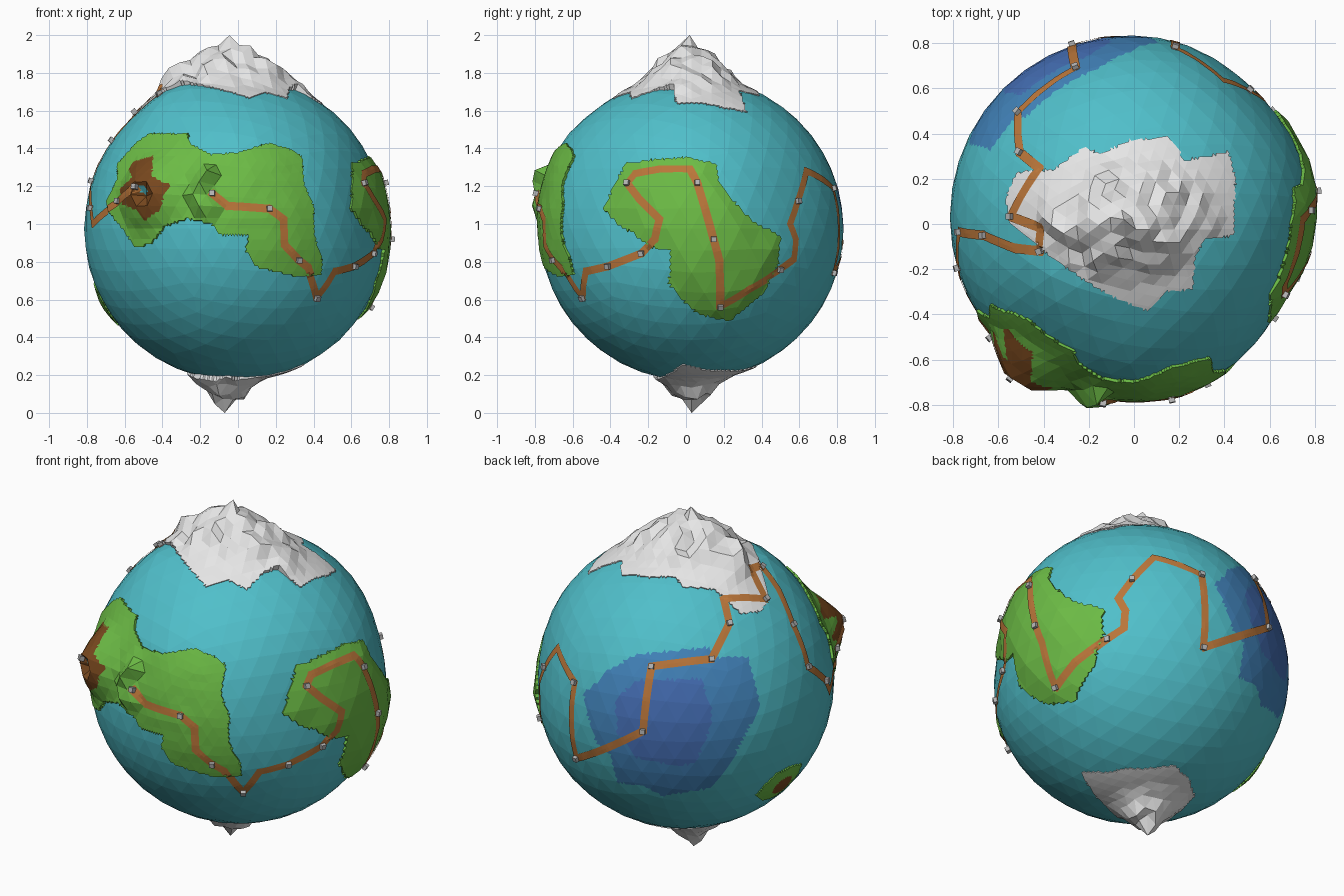
import bpy, bmesh
from math import radians, sin, cos, sqrt, hypot, ceil, tau, exp
from mathutils import Vector, Matrix, noise
from mathutils.bvhtree import BVHTree

if "Cube" in bpy.data.objects:
    bpy.data.objects.remove(bpy.data.objects["Cube"])

R = 0.805                              # sea level radius
CENTRE = Vector((-0.01, 0.03, 0.975))
# directions to look from: azimuth, elevation, sphere centre in that view
FRONT, RIGHT = (-90, 0, -.01, .975), (0, 0, .03, .975)
TOP, UNDER = (-90, 90, -.01, .03), (-90, -90, 0, 0)
BACK, LOW_LEFT = (125, 25, 0, 0), (173, -30, 0, 0)


def material(name, rgb):
    m = bpy.data.materials.new(name)
    m.diffuse_color = (*rgb, 1)
    m.use_nodes = True
    m.node_tree.nodes["Principled BSDF"].inputs["Base Color"].default_value = m.diffuse_color
    return m


OCEAN = material("ocean teal", (.08, .52, .59))
MID = material("deep water blue", (.055, .23, .50))
DEEP = material("deepest water blue", (.06, .16, .47))
GRASS = material("land green", (.15, .50, .06))
ROCK = material("volcano brown", (.19, .065, .013))
SNOW = material("snow white", (.79, .79, .79))
ROUTE = material("route orange", (.49, .18, .042))
STONE = material("marker grey", (.47, .47, .47))


def basis(view):
    a, e = radians(view[0]), radians(view[1])
    return (Vector((-sin(a), cos(a), 0)),
            Vector((-cos(a) * sin(e), -sin(a) * sin(e), cos(e))),
            Vector((cos(a) * cos(e), sin(a) * cos(e), sin(e))))


def on_sphere(view, u, v, rad=R):
    """Direction of a point seen in a view, lying at radius rad."""
    r, up, f = basis(view)
    a, b = u - view[2], v - view[3]
    return (r * a + up * b + f * sqrt(max(0, rad * rad - a * a - b * b))).normalized()


def seen(view, p):
    r, up, f = basis(view)
    return p.dot(r) + view[2], p.dot(up) + view[3], p.dot(f)


def inside(view, poly, p):
    """Is p within an outline drawn in a view?"""
    x, y, depth = seen(view, p)
    if depth <= 0:
        return False
    hit = False
    for (x1, y1), (x2, y2) in zip(poly, poly[1:] + poly[:1]):
        if (y1 > y) != (y2 > y) and x < x1 + (y - y1) * (x2 - x1) / (y2 - y1):
            hit = not hit
    return hit


def seg_dist(p, a, b):
    t = min(1, max(0, (p - a).dot(b - a) / (b - a).length_squared))
    return (p - a.lerp(b, t)).length


def inland(view, poly, p):
    """Distance from the shore, zero outside."""
    if not inside(view, poly, p):
        return 0
    q = Vector(seen(view, p)[:2])
    return min(seg_dist(q, Vector(a), Vector(b)) for a, b in zip(poly, poly[1:] + poly[:1]))


# gentle swells and dips of the whole globe: direction, amount, width
SWELLS = [((.87, -.46, .14), -.045, .42), ((.70, .70, .17), -.03, .38),
          ((-.37, -.31, .88), .04, .28), ((0, -.85, .53), .02, .28)]


def swell(p):
    d = p.normalized()
    return sum(h * exp(-((d - Vector(c).normalized()).length / w) ** 2) for c, h, w in SWELLS)


def finish(name, bm, mats):
    me = bpy.data.meshes.new(name)
    bm.to_mesh(me)
    bm.free()
    for m in mats:
        me.materials.append(m)
    ob = bpy.data.objects.new(name, me)
    ob.location = CENTRE
    bpy.context.collection.objects.link(ob)


surfaces = []


def shell(name, mats, level, cuts, height, keep=None, colour=None, peak=None):
    """Faceted sphere raised by height(p), trimmed to keep(p), with a skirt."""
    bm = bmesh.new()
    bmesh.ops.create_icosphere(bm, subdivisions=level, radius=R)
    for v in bm.verts:
        v.co *= 1 + (height(v.co.copy()) + swell(v.co)) / R
    if peak:
        tip = Vector(peak) - CENTRE
        min(bm.verts, key=lambda v: (v.co.normalized() - tip.normalized()).length).co = tip
    if keep:
        far = [f for f in bm.faces if not any(keep(q) for q in
               [f.calc_center_median()] + [v.co for v in f.verts])]
        bmesh.ops.delete(bm, geom=far, context='FACES')
    bmesh.ops.subdivide_edges(bm, edges=bm.edges[:], cuts=cuts, use_grid_fill=True)
    if keep:
        out = [f for f in bm.faces if not keep(f.calc_center_median())]
        bmesh.ops.delete(bm, geom=out, context='FACES')
    if colour:
        for f in bm.faces:
            f.material_index = colour(f.calc_center_median())
    if keep:
        rim = [e for e in bm.edges if e.is_boundary]
        new = bmesh.ops.extrude_edge_only(bm, edges=rim)['geom']
        for v in new:
            if isinstance(v, bmesh.types.BMVert):
                v.co = v.co.normalized() * (R - .008 + swell(v.co))
    surfaces.append(BVHTree.FromBMesh(bm))
    finish(name, bm, mats)


def rough(p, freq, amount):
    return noise.noise(p * freq) * amount


# ocean with a two-step deep basin at the back left
basin = [(-.54, -.08), (-.48, -.03), (-.415, .04), (-.255, .13), (.14, .17), (.16, .11),
         (.34, .12), (.41, -.15), (.33, -.29), (.25, -.45), (.14, -.585), (-.11, -.63),
         (-.23, -.57), (-.36, -.56), (-.39, -.41), (-.47, -.35), (-.52, -.19)]
trench = [(-.37, -.11), (-.255, -.01), (.09, 0), (.15, -.19), (.13, -.29), (.06, -.45),
          (-.04, -.47), (-.255, -.425), (-.36, -.29)]
shell("ocean", [OCEAN, MID, DEEP], 4, 4, lambda p: 0,
      colour=lambda p: inside(BACK, basin, p) + inside(BACK, trench, p))

# front continent with volcano and a crescent crag
front_land = [(-.54, 1.43), (-.47, 1.48), (-.27, 1.48), (-.25, 1.42), (-.14, 1.37), (.01, 1.38),
              (.16, 1.43), (.27, 1.40), (.34, 1.36), (.35, 1.21), (.40, 1.10), (.41, .92),
              (.45, .80), (.44, .73), (.32, .72), (.10, .77), (.04, .86), (.06, .94),
              (-.09, .94), (-.14, 1.0), (-.27, 1.03), (-.39, .99), (-.46, .90), (-.54, .87),
              (-.61, .97), (-.69, 1.07), (-.70, 1.12), (-.64, 1.24), (-.64, 1.32)]
lava = [(-.58, 1.29), (-.555, 1.33), (-.49, 1.35), (-.45, 1.36), (-.455, 1.25), (-.36, 1.205),
        (-.40, 1.13), (-.415, 1.07), (-.49, 1.015), (-.535, 1.07), (-.615, 1.105),
        (-.625, 1.185), (-.56, 1.25)]
vent = on_sphere(FRONT, -.52, 1.19, .92)
crag = [on_sphere(FRONT, *q, .88) * R for q in ((-.17, 1.28), (-.225, 1.19), (-.18, 1.09))]


def front_height(p):
    d = (p.normalized() - vent).length * R
    shore = min(1, inland(FRONT, front_land, p) / .09)
    h = .003 + shore * (.012 + rough(p, 9, .008)) + .13 * max(0, 1 - d / .23) ** 1.15
    if d < .035:
        h = .05
    for a, b in zip(crag, crag[1:]):
        h = max(h, .012 + .085 * max(0, 1 - seg_dist(p, a, b) / .07))
    return h


shell("front_continent", [GRASS, ROCK, OCEAN], 5, 3, front_height,
      lambda p: inside(FRONT, front_land, p),
      lambda p: 2 if (p.normalized() - vent).length < .025 else int(inside(FRONT, lava, p)))

# right continent, a low plateau
right_land = [(-.435, 1.08), (-.38, 1.21), (-.32, 1.32), (-.19, 1.34), (0, 1.355), (.155, 1.32),
              (.18, 1.21), (.28, 1.09), (.34, 1.03), (.50, .93), (.49, .79), (.41, .63),
              (.23, .485), (.07, .52), (-.02, .60), (-.09, .68), (-.085, .86), (-.2, .88),
              (-.28, .95), (-.36, 1.0)]
shell("right_continent", [GRASS], 4, 5,
      lambda p: .008 + .02 * min(1, inland(RIGHT, right_land, p) / .06) + rough(p, 8, .008),
      lambda p: inside(RIGHT, right_land, p))

# small volcanic island low on the left
isle = [(.15 * cos(i * tau / 9) * (1 + .15 * (i % 2)), .13 * sin(i * tau / 9)) for i in range(9)]
isle_top = basis(LOW_LEFT)[2]
shell("left_island", [GRASS, ROCK], 5, 3,
      lambda p: .004 + .02 * max(0, 1 - (p / R - isle_top).length / .18),
      lambda p: inside(LOW_LEFT, isle, p),
      lambda p: int((p.normalized() - isle_top).length < .08))

# snowy mountains at the poles
north = [(-.52, .23), (-.36, .24), (-.22, .34), (-.15, .31), (-.02, .37), (.15, .385), (.20, .33),
         (.22, .28), (.42, .32), (.45, .20), (.44, -.05), (.31, -.07), (.27, -.15), (.26, -.29),
         (.14, -.30), (.06, -.385), (-.1, -.32), (-.22, -.25), (-.35, -.16), (-.46, -.07),
         (-.55, .01), (-.57, .11)]
south = [(.37, .05), (.28, -.1), (.235, -.185), (.04, -.345), (-.1, -.3), (-.23, -.19),
         (-.26, 0), (-.2, .12), (-.05, .2), (.18, .13)]


def north_height(p):
    x, y = p.x + CENTRE.x, p.y + CENTRE.y
    k = max(0, 1 - hypot((x + .04) / .45, (y - .02) / .29))
    side = max(0, 1 - hypot(x + .30, y - .03) / .10)
    return (.004 + .195 * k ** 1.3 + .045 * side
            + (rough(p, 12, .025) + rough(p, 23, .05)) * min(1, 3 * k))


def south_height(p):
    k = max(0, 1 - hypot(p.x + .06, p.y) / .21)
    return .004 + .145 * k ** 1.25 + (rough(p, 14, .03) + rough(p, 23, .04)) * min(1, 2 * k)


shell("north_mountains", [SNOW], 5, 3, north_height,
      lambda p: inside(TOP, north, p), peak=(-.045, .02, 2.0))
shell("south_mountains", [SNOW], 5, 3, south_height,
      lambda p: inside(UNDER, south, p), peak=(-.07, .03, 0))


def ground(d):
    """Outermost surface point along direction d."""
    d = d.normalized()
    hits = [s.ray_cast(d * 2, -d, 1.5)[0] for s in surfaces]
    return d * max([h.length for h in hits if h] + [R - .08])


def on_ground(view, u, v):
    """Direction of the surface point seen at u, v."""
    rad = R + .02
    for _ in range(5):
        d = on_sphere(view, u, v, rad)
        rad = (rad + ground(d).length) / 2
    return d


# route round the globe; a third value of 1 puts a marker on that point
legs = [
    (FRONT, [(-.135, 1.16, 1), (-.055, 1.095), (.165, 1.08, 1), (.24, 1.025),
             (.245, .89), (.32, .81, 1), (.37, .77), (.415, .61, 1), (.51, .75)]),
    (RIGHT, [(-.41, .777, 1), (-.235, .845, 1), (-.165, .92), (-.14, 1.025), (-.245, 1.13),
             (-.31, 1.215, 1), (-.27, 1.265), (-.14, 1.29), (.02, 1.29), (.06, 1.215, 1),
             (.145, .92, 1), (.175, .81), (.18, .565, 1), (.335, .655), (.495, .76, 1),
             (.57, .815), (.58, .92), (.55, 1.0), (.59, 1.12, 1), (.635, 1.28)]),
    (BACK, [(-.585, -.02, 1), (-.575, -.425, 1), (-.22, -.28, 1), (-.175, .065, 1),
            (.145, .105, 1), (.24, .295, 1), (.21, .425), (.435, .425, 1), (.355, .585),
            (.415, .595, 1), (.5, .48), (.58, .29, 1), (.66, .065, 1), (.755, -.01, 1)]),
    (FRONT, [(-.765, 1.0), (-.63, 1.12, 1), (-.57, 1.165), (-.54, 1.195, 1)]),
]
stops = [(on_ground(v, *q[:2]), len(q) > 2) for v, pts in legs for q in pts]

route, markers, W = bmesh.new(), bmesh.new(), .021
for (a, _), (b, _) in zip(stops, stops[1:]):
    along = (b - a).normalized()
    a2, b2 = a - along * W * .8, b + along * W * .8
    n = max(2, ceil((b2 - a2).length / .025))
    last = None
    for i in range(n + 1):
        d = a2.lerp(b2, i / n).normalized()
        side = along.cross(d).normalized() * W / R
        row = []
        for k in (-1, 0, 1):
            g = ground(d + side * k)
            row.append(route.verts.new(g + g.normalized() * .005))
        if last:
            for k in (0, 1):
                route.faces.new((last[k], row[k], row[k + 1], last[k + 1]))
        last = row
for d, marked in stops:
    if marked:
        spot = Matrix.Translation(ground(d) + d * .01)
        bmesh.ops.create_cube(markers, size=.028,
                              matrix=spot @ d.to_track_quat('Z', 'Y').to_matrix().to_4x4())
for f in route.faces:
    f.normal_update()
    if f.normal.dot(f.calc_center_median()) < 0:
        f.normal_flip()
finish("route", route, [ROUTE])
finish("route_markers", markers, [STONE])
